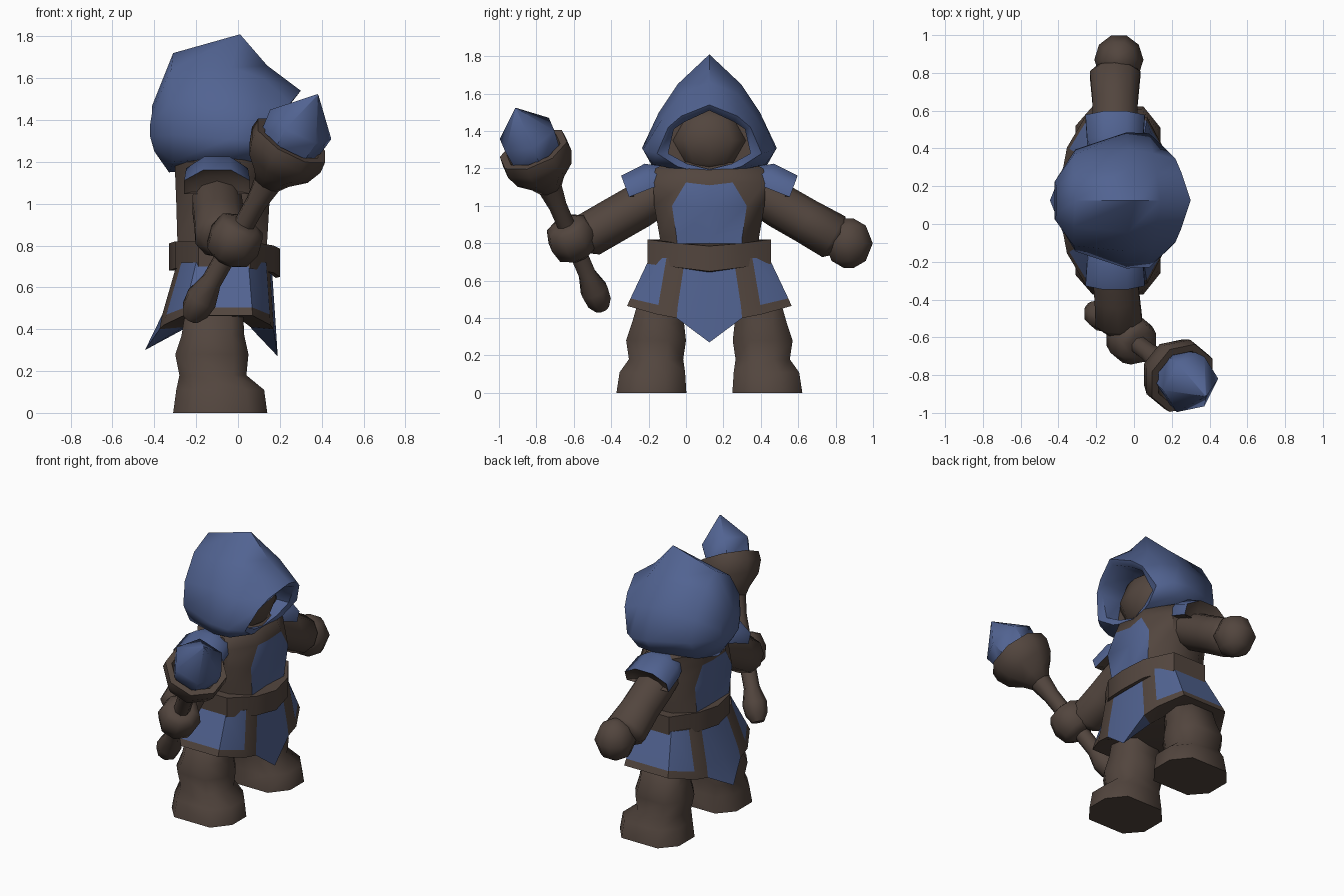
import bpy, bmesh, math
from mathutils import Vector

if "Cube" in bpy.data.objects:
    bpy.data.objects.remove(bpy.data.objects["Cube"])

CY = 0.125  # y of the figure's plane of symmetry (it faces +x)


def material(name, rgb):
    m = bpy.data.materials.new(name)
    m.diffuse_color = (*rgb, 1)
    m.use_nodes = True
    m.node_tree.nodes["Principled BSDF"].inputs["Base Color"].default_value = m.diffuse_color
    return m


MATS = [material("brown leather", (0.085, 0.06, 0.048)),
        material("blue cloth", (0.083, 0.125, 0.285))]
BROWN, BLUE = 0, 1


def loft(name, rings, color=lambda r, c: BROWN, caps=(BROWN, BROWN), angle=45):
    """Skin a list of closed rings; color(row, column) picks the material."""
    bm = bmesh.new()
    vs = [[bm.verts.new(p) for p in ring] for ring in rings]
    n = len(rings[0])
    for r in range(len(vs) - 1):
        for c in range(n):
            d = (c + 1) % n
            f = bm.faces.new((vs[r][c], vs[r][d], vs[r + 1][d], vs[r + 1][c]))
            f.material_index = color(r, c)
    for ring, m in ((vs[0], caps[0]), (vs[-1], caps[1])):
        bm.faces.new(ring).material_index = m
    bmesh.ops.recalc_face_normals(bm, faces=bm.faces)
    me = bpy.data.meshes.new(name)
    bm.to_mesh(me)
    bm.free()
    for m in MATS:
        me.materials.append(m)
    me.shade_smooth()
    me.set_sharp_from_angle(angle=math.radians(angle))
    ob = bpy.data.objects.new(name, me)
    bpy.context.collection.objects.link(ob)
    return ob


def mirror(half):
    """Half ring of (x, dy, z) from one centre point to the other -> full ring."""
    return [(x, CY + dy, z) for x, dy, z in half] + \
           [(x, CY - dy, z) for x, dy, z in half[-2:0:-1]]


def half_col(c, m):
    """Column of a mirrored ring with m half points, folded onto the half."""
    return c if c < m - 1 else 2 * m - 3 - c


def tube(name, stations, mat=BROWN, n=8, angle=60, floor=-1.0, color=None, caps=None, phase=0.5):
    """Tube along stations (x, y, z, radius along x, radius across); floor flattens its underside."""
    d = (Vector(stations[-1][:3]) - Vector(stations[0][:3])).normalized()
    u = (Vector((1, 0, 0)) - d * d.x).normalized()
    v = d.cross(u)
    v = -v if v.z < 0 else v
    rings = []
    for x, y, z, ru, rv in stations:
        rings.append([Vector((x, y, z)) + u * ru * math.cos(a) + v * rv * max(floor, math.sin(a))
                      for a in (2 * math.pi * (i + phase) / n for i in range(n))])
    return loft(name, rings, color or (lambda r, c: mat), caps or (mat, mat), angle)


def ball(name, x, y, z, rx, ry, rz):
    k = [(-0.98, 0.2), (-0.7, 0.71), (0, 1), (0.7, 0.71), (0.98, 0.2)]
    rings = [[(x + rx * r * math.cos(i * math.pi / 5), y + ry * r * math.sin(i * math.pi / 5),
               z + rz * h) for i in range(10)] for h, r in k]
    return loft(name, rings, angle=70)


# Hood: rings from the back of the head to the rim, then turned inside
hood = [
    [(-.41, 0, 1.47), (-.41, .07, 1.44), (-.42, .10, 1.38), (-.42, .09, 1.32), (-.40, .06, 1.27), (-.40, 0, 1.25)],
    [(-.31, 0, 1.72), (-.32, .14, 1.64), (-.32, .24, 1.48), (-.31, .27, 1.33), (-.31, .20, 1.20), (-.33, 0, 1.15)],
    [(.01, 0, 1.81), (-.03, .17, 1.65), (-.03, .27, 1.50), (-.04, .36, 1.31), (-.05, .31, 1.22), (-.05, 0, 1.17)],
    [(.14, 0, 1.66), (.12, .15, 1.60), (.10, .25, 1.47), (.08, .355, 1.30), (.06, .30, 1.22), (.06, 0, 1.16)],
    [(.30, 0, 1.54), (.25, .15, 1.48), (.22, .22, 1.42), (.16, .28, 1.28), (.13, .17, 1.21), (.10, 0, 1.165)],
    [(.27, 0, 1.51), (.23, .13, 1.45), (.20, .19, 1.41), (.14, .22, 1.28), (.12, .12, 1.225), (.10, 0, 1.195)],
]
hood.append([(0.05, dy, z) for x, dy, z in hood[-1]])
loft("hood", [mirror(h) for h in hood], lambda r, c: BLUE, (BLUE, BROWN), 65)
ball("face", 0.01, CY, 1.35, .13, .205, .175)


# Torso with blue chest and back panels: (z, back x, front x, half width, panel half width)
def torso_half(z, bx, fx, hy, p):
    return [(fx - .01, 0, z - .015), (fx, p, z), (fx - .11, hy, z),
            (bx + .11, hy, z), (bx, p, z), (bx + .01, 0, z - .015)]


torso = [(.72, -.28, .13, .27, .17), (.83, -.29, .14, .265, .175), (1.0, -.295, .15, .295, .20),
         (1.125, -.30, .15, .30, .125), (1.20, -.30, .12, .29, .12), (1.24, -.24, .06, .20, .10)]
loft("tunic", [mirror(torso_half(*t)) for t in torso],
     lambda r, c: BLUE if r < 3 and half_col(c, 6) in (0, 4) else BROWN)

# Belt, dipping at the front: (inset, side z, front z)
belt = [(.02, .69, .645), (0, .69, .65), (0, .82, .785), (.04, .82, .79)]
loft("belt", [mirror([(.20 - i, 0, zf), (.17 - i, .17, zb - .02), (.06, .33 - i, zb),
                      (-.19, .33 - i, zb), (-.30 + i, .17, zb), (-.33 + i, 0, zb - .01)])
              for i, zb, zf in belt])


# Skirt: blue flaps and side panels, brown strips and hem, wedge-shaped flap tips
def skirt_half(t, z, side_z, flap_z, tip_z, tip=0.0, g=1.0):
    fx, bx = .15 + .02 * t, -.29 - .085 * t
    pts = [(fx + .01 + tip * .01, 0, tip_z), (fx, .13 + .045 * t, flap_z), (fx - .015, .23 + .05 * t, z),
           (.05 + .02 * t, .32 + .12 * t, side_z), (-.20 - .06 * t, .32 + .12 * t, side_z),
           (bx + .02, .23 + .05 * t, z), (bx, .13 + .045 * t, flap_z), (bx - tip * .07, 0, tip_z + tip * .03)]
    return [(-.1 + (x + .1) * g, dy * g, zz) for x, dy, zz in pts]


loft("skirt", [mirror(h) for h in (skirt_half(0, .72, .72, .72, .72), skirt_half(.85, .47, .505, .47, .47),
                                   skirt_half(1, .42, .465, .40, .27, 1),
                                   skirt_half(.9, .43, .455, .41, .40, 0, .6))],
     lambda r, c: BLUE if half_col(c, 8) in (0, 6) or
     half_col(c, 8) in (2, 3, 4) and r == 0 else BROWN)

# Legs and boots: (z, back x, front x, centre dy, half width)
leg = [(0, -.31, .14, .31, .187), (.11, -.295, .125, .305, .175), (.18, -.28, .04, .285, .145),
       (.28, -.30, .05, .285, .16), (.37, -.27, .03, .275, .14), (.56, -.24, .02, .24, .12)]
for side, s in (("left", 1), ("right", -1)):
    rings = []
    for z, bx, fx, dy, w in leg:
        cx, rx = (bx + fx) / 2, (fx - bx) / 2
        rings.append([(cx + rx * a, CY + s * (dy + w * b), z) for a, b in
                      ((1, .4), (.6, 1), (-.6, 1), (-1, .45), (-1, -.45), (-.6, -1), (.6, -1), (1, -.4))])
    loft(side + "_leg", rings, angle=75)

    # Flared shoulder pad arching over the arm, brown where the arm enters
    tube(side + "_shoulder_pad",
         [(-.10, CY + s * .22, 1.14, .12, .08), (-.10, CY + s * .31, 1.13, .16, .11),
          (-.10, CY + s * .44, 1.075, .17, .10), (-.10, CY + s * .41, 1.07, .13, .07)], BLUE,
         floor=-.3, color=lambda r, c: BLUE if r < 2 and c in (0, 1, 2, 3, 7) else BROWN, caps=(BROWN, BROWN))

# Arms: the left hangs free, the right reaches to the staff
tube("left_arm", [(-.10, .33, 1.09, .11, .10), (-.10, .50, 1.0, .125, .12),
                  (-.10, .64, .92, .125, .12), (-.10, .79, .835, .14, .125),
                  (-.10, .82, .815, .11, .09)], n=10)
ball("left_hand", -.08, .87, .80, .13, .135, .135)
tube("right_arm", [(-.10, -.08, 1.09, .11, .10), (-.10, -.25, 1.0, .125, .12),
                   (-.09, -.39, .92, .125, .12), (-.08, -.52, .845, .13, .12),
                   (-.06, -.56, .825, .10, .09)], n=10)

# Staff, cup, gem and fist all lie on one slanted axis
BASE = Vector((-.20, -.47, .50))
AXIS = Vector((.58, -.44, 1.02)).normalized()


def on_axis(name, profile, mat=BROWN, n=8, angle=60, phase=0.5):
    return tube(name, [(*(BASE + AXIS * s), r, r) for s, r in profile], mat, n, angle, phase=phase)


on_axis("right_fist", [(.29, .07), (.32, .115), (.40, .135), (.48, .115), (.50, .07)], angle=70)
on_axis("staff", [(-.06, .04), (-.01, .07), (.06, .078), (.16, .05), (.40, .05), (.62, .052), (.78, .075)])
on_axis("staff_cup", [(.72, .06), (.78, .10), (.85, .17), (.93, .20), (.985, .195), (.985, .155), (.90, .11)])
on_axis("gem", [(.85, .09), (.95, .15), (1.08, .165), (1.255, .004)], BLUE, 6, 50, 0)
